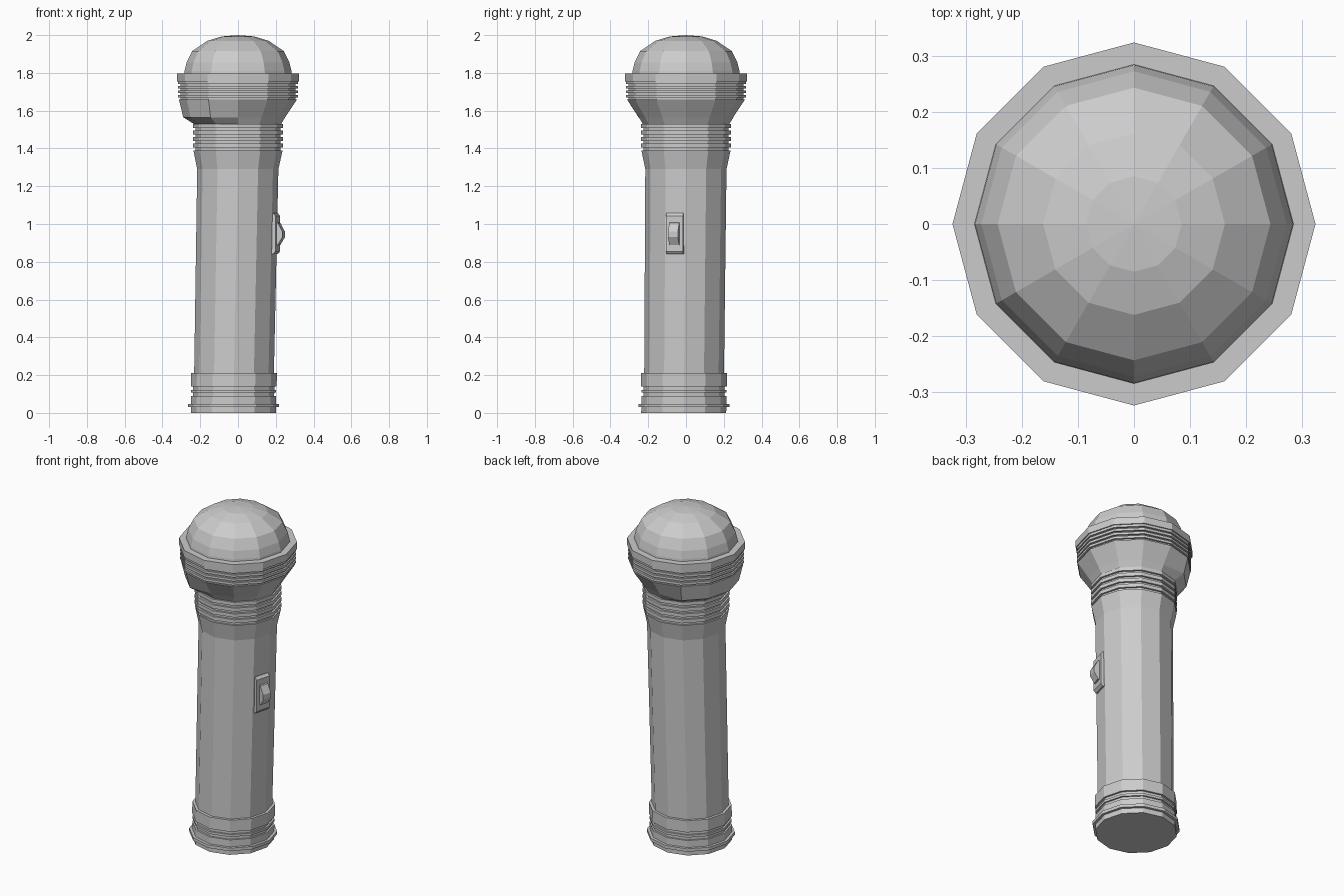
import bpy, bmesh, math
from mathutils import Matrix

if "Cube" in bpy.data.objects:
    bpy.data.objects.remove(bpy.data.objects["Cube"])

SIDES = 12
grey = bpy.data.materials.new("grey")
grey.diffuse_color = (0.6, 0.6, 0.6, 1)
grey.use_nodes = True
grey.node_tree.nodes["Principled BSDF"].inputs["Base Color"].default_value = grey.diffuse_color


def finish(name, bm):
    bmesh.ops.recalc_face_normals(bm, faces=bm.faces)
    mesh = bpy.data.meshes.new(name)
    bm.to_mesh(mesh)
    bm.free()
    mesh.materials.append(grey)
    ob = bpy.data.objects.new(name, mesh)
    bpy.context.collection.objects.link(ob)
    return ob


def axis(z):
    """The handle leans slightly, reaching the centre line at the neck."""
    k = max(0.0, 1 - z / 1.35)
    return -0.025 * k, -0.012 * k


def lathe(name, profile, bulge=None):
    """Faceted turned part; profile is (radius, height) from the bottom up."""
    bm = bmesh.new()
    rings = []
    for i, (r, z) in enumerate(profile):
        cx, cy = axis(z)
        if r == 0:
            rings.append([bm.verts.new((cx, cy, z))] * SIDES)
            continue
        ring = []
        for s in range(SIDES):
            a = 2 * math.pi * s / SIDES
            rr = bulge[1] if bulge and bulge[0] == i and 4 <= s <= 8 else r
            ring.append(bm.verts.new((cx + rr * math.cos(a), cy + rr * math.sin(a), z)))
        rings.append(ring)
    for lo, hi in zip(rings, rings[1:]):
        for s in range(SIDES):
            t = (s + 1) % SIDES
            quad = list(dict.fromkeys((lo[s], lo[t], hi[t], hi[s])))
            bm.faces.new(quad)
    for ring in (rings[0], rings[-1]):
        if ring[0] is not ring[1]:
            bm.faces.new(ring)
    return finish(name, bm)


def ridges(z0, z1, count, outer, inner):
    """Square ridges separated by narrow grooves."""
    step = (z1 - z0) / count
    pts = []
    for i in range(count):
        z = z0 + i * step
        pts += [(inner, z), (inner, z + step * 0.4), (outer, z + step * 0.4), (outer, z + step)]
    return pts


# end cap with flange and grooves
lathe("end_cap", [(0.225, 0), (0.225, 0.03), (0.241, 0.03), (0.241, 0.048), (0.225, 0.048),
                  (0.225, 0.09), (0.215, 0.09), (0.215, 0.108), (0.225, 0.108), (0.225, 0.122),
                  (0.215, 0.122), (0.215, 0.14), (0.227, 0.14), (0.227, 0.21), (0.2, 0.21)])

# handle tube flaring into the ribbed neck
lathe("handle", [(0.211, 0.2), (0.215, 1.29), (0.236, 1.39)]
      + ridges(1.39, 1.53, 4, 0.238, 0.226) + [(0.22, 1.53)])

# flared head with a lopsided lower edge and ribbed collar
lathe("head", [(0.226, 1.525), (0.25, 1.565), (0.313, 1.66)]
      + ridges(1.66, 1.755, 4, 0.317, 0.305)
      + [(0.3235, 1.755), (0.3235, 1.797), (0.27, 1.797)], bulge=(1, 0.29))

# domed lens
lathe("lens", [(0.285, 1.79), (0.283, 1.81), (0.272, 1.855), (0.243, 1.915),
               (0.162, 1.97), (0.085, 1.993), (0, 2.0)])


# switch parts sit on the side facet, a little to the front
def side_block(name, outline, t0, t1):
    """Extrude a (distance, height) outline sideways between t0 and t1."""
    bm = bmesh.new()
    ends = [[bm.verts.new((d, t, z)) for d, z in outline] for t in (t0, t1)]
    n = len(outline)
    for i in range(n):
        j = (i + 1) % n
        bm.faces.new((ends[0][i], ends[0][j], ends[1][j], ends[1][i]))
    for end in ends:
        bm.faces.new(end)
    bm.transform(Matrix.Rotation(math.radians(-15), 4, 'Z'))
    return finish(name, bm)


side_block("switch_plate", [(0.18, 0.84), (0.207, 0.84), (0.219, 0.855),
                            (0.219, 1.043), (0.207, 1.058), (0.18, 1.058)], -0.051, 0.041)
side_block("switch_lever", [(0.21, 0.885), (0.227, 0.89), (0.251, 0.93),
                            (0.251, 0.96), (0.227, 1.005), (0.21, 1.01)], -0.031, 0.023)
